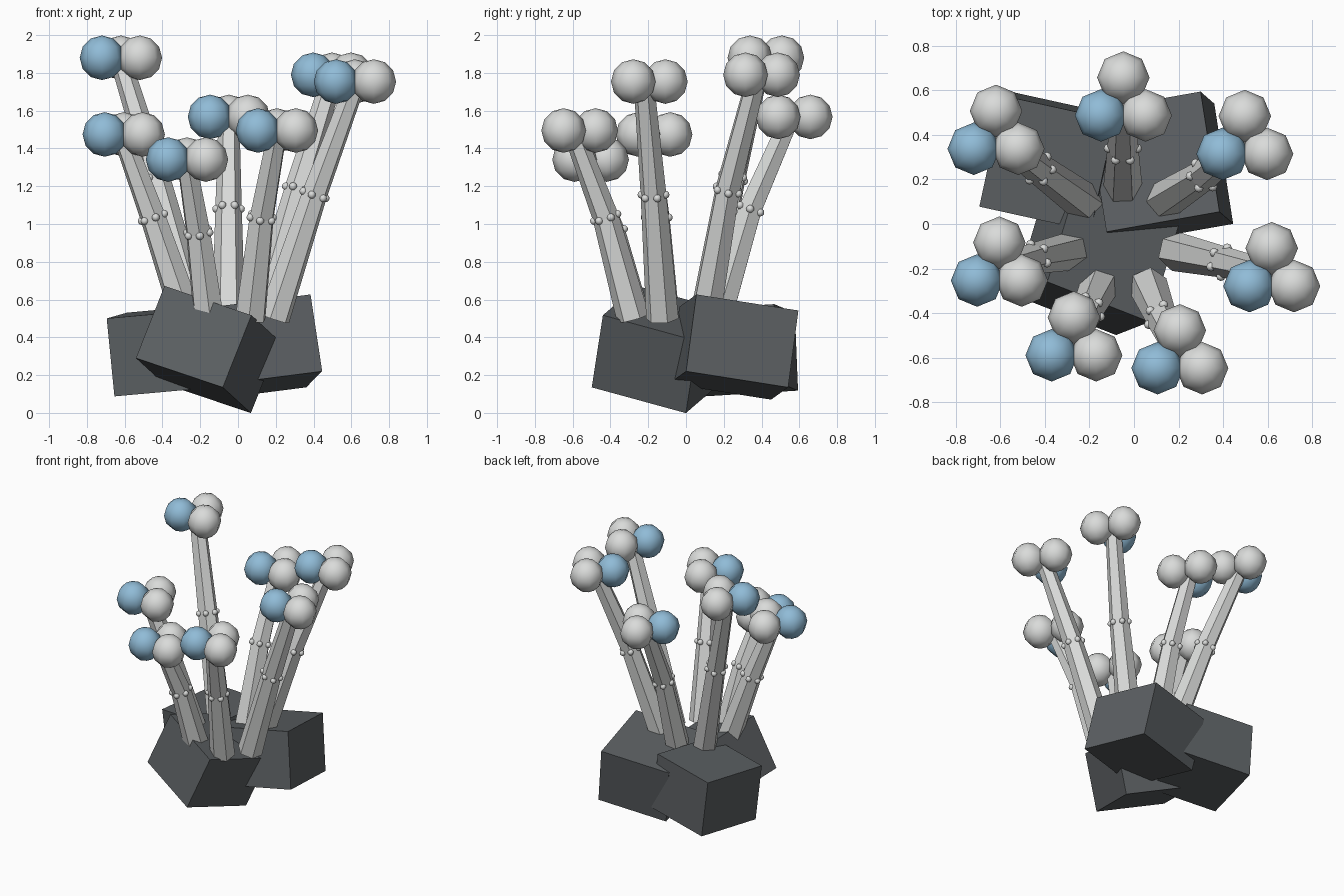
import bpy, bmesh, math
from mathutils import Vector, Matrix

if "Cube" in bpy.data.objects:
    bpy.data.objects.remove(bpy.data.objects["Cube"])


def material(name, rgb):
    m = bpy.data.materials.new(name)
    m.diffuse_color = (*rgb, 1)
    m.use_nodes = True
    m.node_tree.nodes["Principled BSDF"].inputs["Base Color"].default_value = m.diffuse_color
    return m


ROCK = material("dark grey", (0.105, 0.115, 0.122))
PALE = material("pale grey", (0.70, 0.71, 0.70))
BLUE = material("soft blue", (0.28, 0.50, 0.68))


def finish(bm, name, mat, smooth=False):
    bmesh.ops.recalc_face_normals(bm, faces=bm.faces)
    for f in bm.faces:
        f.smooth = smooth
    me = bpy.data.meshes.new(name)
    bm.to_mesh(me)
    bm.free()
    me.materials.append(mat)
    ob = bpy.data.objects.new(name, me)
    bpy.context.collection.objects.link(ob)
    return ob


# Base: three tumbled blocks, each from a top corner, a width and a depth edge
def block(name, corner, width, depth, height=0.415):
    o, a, c = Vector(corner), Vector(width), Vector(depth)
    c -= a * (a.dot(c) / a.dot(a))
    b = a.cross(c).normalized() * height
    if b.z > 0:
        b = -b
    mid = o + (a + b + c) / 2
    m = Matrix((a, c, b)).transposed().to_4x4()
    m.translation = mid
    bm = bmesh.new()
    bmesh.ops.create_cube(bm, size=1, matrix=m)
    finish(bm, name, ROCK)


block("front_block", (-0.389, -0.26, 0.672), (0.46, -0.18, -0.155), (0.145, 0.5, -0.135))
block("back_right_block", (0.384, 0.055, 0.627), (-0.508, -0.09, -0.065), (-0.085, 0.54, -0.085))
block("back_left_block", (-0.695, 0.078, 0.5), (0.5, -0.11, 0.045), (0.1, 0.5, 0.03))


def ball(name, centre, radius, mat, seg=8, rings=6):
    bm = bmesh.new()
    bmesh.ops.create_uvsphere(bm, u_segments=seg, v_segments=rings, radius=radius,
                              matrix=Matrix.Translation(centre))
    finish(bm, name, mat, True)


# Stalk: bent tapering hexagonal tube with small knobs at the joint
def stalk(name, base, joint, tip):
    pts = [Vector(base), Vector(joint), Vector(tip) - Vector((0, 0, 0.02))]
    radial = Vector((tip[0] - base[0], tip[1] - base[1], 0))
    axes = [pts[1] - pts[0], pts[2] - pts[0], pts[2] - pts[1]]
    bm = bmesh.new()
    rings = []
    for p, ax, r in zip(pts, axes, (0.088, 0.07, 0.056)):
        ax = ax.normalized()
        u = (radial - ax * radial.dot(ax)).normalized()
        v = ax.cross(u)
        angles = [math.radians(30 + 60 * k) for k in range(6)]
        rings.append([bm.verts.new(p + (u * math.cos(t) + v * math.sin(t)) * r) for t in angles])
    for lo, hi in zip(rings, rings[1:]):
        for k in range(6):
            n = (k + 1) % 6
            bm.faces.new((lo[k], lo[n], hi[n], hi[k]))
    bm.faces.new(rings[0])
    bm.faces.new(rings[-1])
    knobs = [pts[1].lerp(v.co, 0.93) for v in rings[1]]
    finish(bm, name, PALE)
    for k, c in enumerate(knobs):
        ball(f"{name}_knob_{k + 1}", c, 0.021, PALE)
    # Cluster of three balls on the tip
    t = Vector(tip)
    ball(name + "_blue_ball", t + Vector((-0.1, -0.057, 0)), 0.118, BLUE)
    ball(name + "_right_ball", t + Vector((0.1, -0.057, 0)), 0.118, PALE)
    ball(name + "_back_ball", t + Vector((0, 0.113, 0)), 0.118, PALE)


STALKS = {
    "back_left_stalk": ((-0.225, 0.10, 0.5), (-0.43, 0.25, 1.245), (-0.62, 0.395, 1.88)),
    "back_stalk": ((-0.05, 0.165, 0.5), (-0.05, 0.34, 1.08), (-0.048, 0.545, 1.567)),
    "back_right_stalk": ((0.125, 0.10, 0.5), (0.315, 0.22, 1.18), (0.498, 0.372, 1.79)),
    "left_stalk": ((-0.27, -0.12, 0.5), (-0.45, -0.155, 1.035), (-0.605, -0.197, 1.474)),
    "right_stalk": ((0.19, -0.125, 0.5), (0.405, -0.172, 1.155), (0.619, -0.222, 1.754)),
    "front_left_stalk": ((-0.155, -0.275, 0.5), (-0.21, -0.39, 0.955), (-0.27, -0.533, 1.341)),
    "front_right_stalk": ((0.065, -0.28, 0.5), (0.125, -0.425, 1.035), (0.206, -0.591, 1.495)),
}
for name, path in STALKS.items():
    stalk(name, *path)
